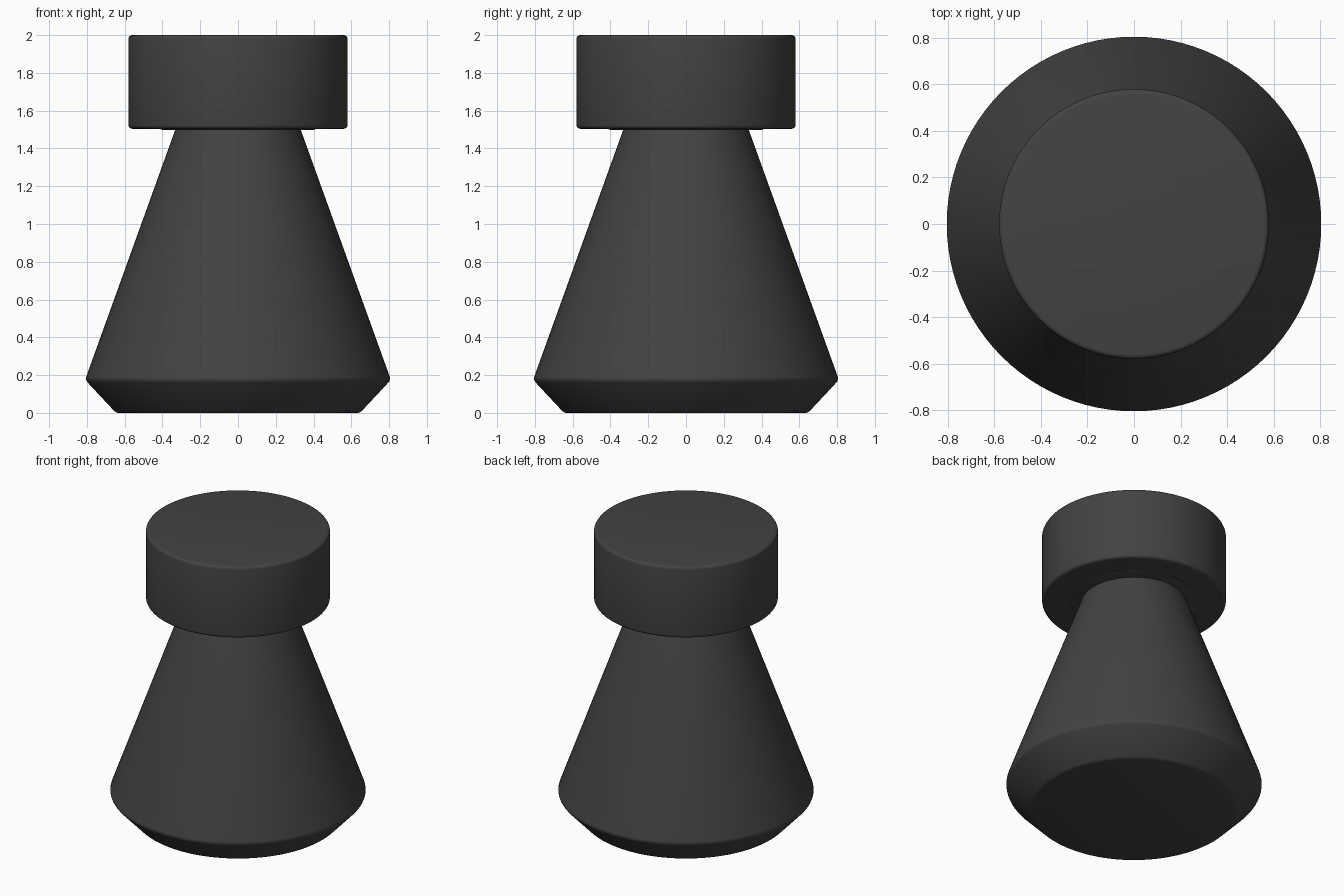
import bpy, bmesh, math

if "Cube" in bpy.data.objects:
    bpy.data.objects.remove(bpy.data.objects["Cube"])

SEGMENTS = 96

charcoal = bpy.data.materials.new("charcoal")
charcoal.diffuse_color = (0.055, 0.055, 0.055, 1)
charcoal.use_nodes = True
charcoal.node_tree.nodes["Principled BSDF"].inputs["Base Color"].default_value = charcoal.diffuse_color


def lathe(name, profile):
    """Revolve (radius, height) points around z and cap both ends."""
    bm = bmesh.new()
    rings = []
    for r, z in profile:
        angles = [2 * math.pi * i / SEGMENTS for i in range(SEGMENTS)]
        rings.append([bm.verts.new((r * math.cos(a), r * math.sin(a), z)) for a in angles])
    for low, high in zip(rings, rings[1:]):
        for i in range(SEGMENTS):
            j = (i + 1) % SEGMENTS
            bm.faces.new((low[i], low[j], high[j], high[i]))
    bm.faces.new(rings[0][::-1])
    bm.faces.new(rings[-1])
    mesh = bpy.data.meshes.new(name)
    bm.to_mesh(mesh)
    bm.free()
    mesh.materials.append(charcoal)
    obj = bpy.data.objects.new(name, mesh)
    bpy.context.collection.objects.link(obj)
    bpy.ops.object.select_all(action="DESELECT")
    obj.select_set(True)
    bpy.context.view_layer.objects.active = obj
    bpy.ops.object.shade_smooth_by_angle(angle=math.radians(35))
    return obj


def arc(cx, cz, r, start, end, steps=4):
    """Points of a rounded profile corner, angles in degrees."""
    angles = [math.radians(start + (end - start) * i / steps) for i in range(steps + 1)]
    return [(cx + r * math.cos(a), cz + r * math.sin(a)) for a in angles]


# Tapered body with a bevelled foot and a softly rounded widest edge
lathe("body", [(0.635, 0), (0.645, 0.003), (0.655, 0.01)]
      + arc(0.775, 0.182, 0.03, -45, 20)
      + [(0.33, 1.505)])

# Cap with small rounded rims
lathe("cap", arc(0.56, 1.524, 0.02, -90, 0) + arc(0.56, 1.98, 0.02, 0, 90))

# Thin seat under the cap
lathe("cap_seat", [(0.40, 1.498), (0.41, 1.502), (0.41, 1.51)])
